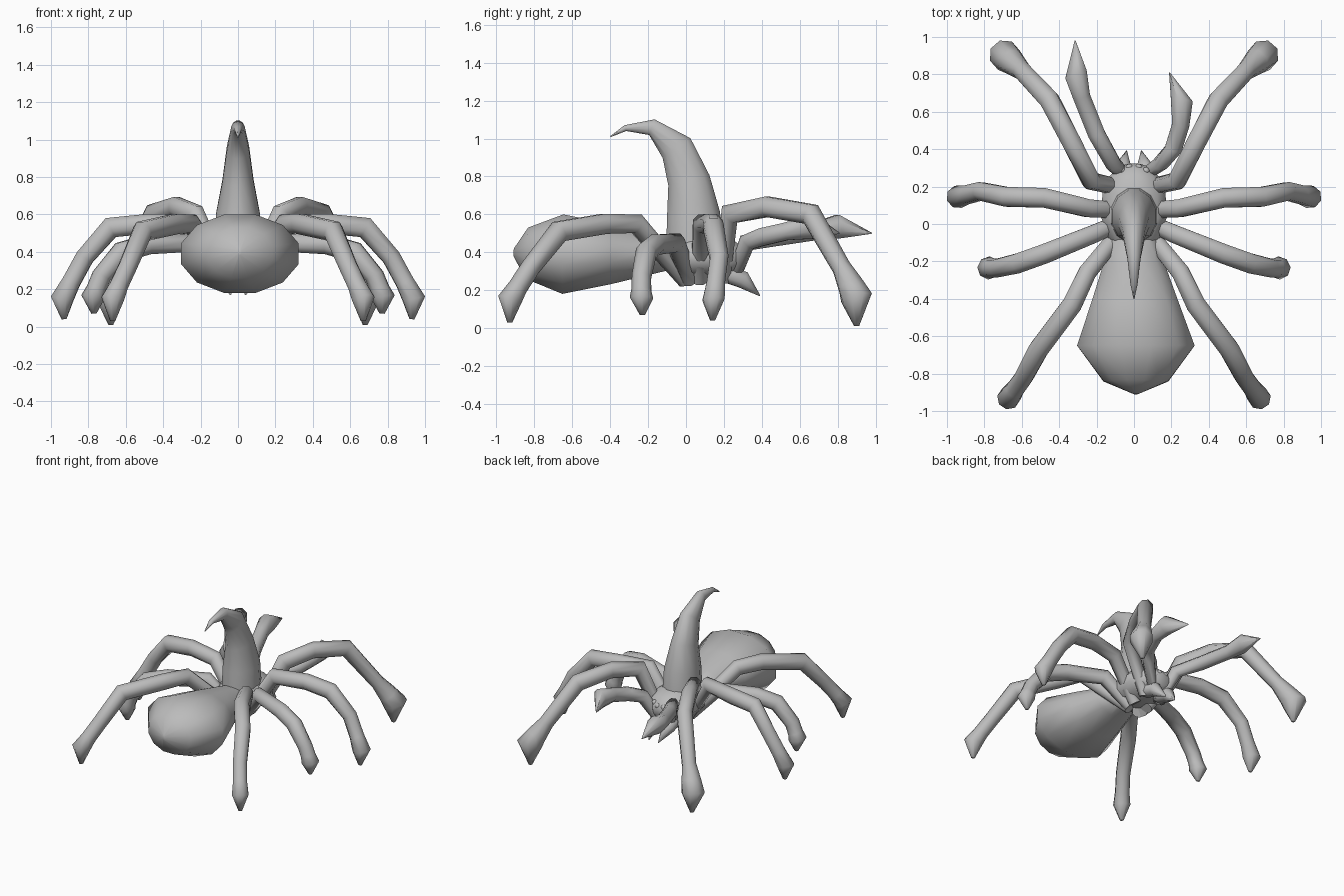
import bpy, bmesh, math
from mathutils import Vector

if "Cube" in bpy.data.objects:
    bpy.data.objects.remove(bpy.data.objects["Cube"])

grey = bpy.data.materials.new("plain_grey")
grey.use_nodes = True
COLOUR = (0.5, 0.5, 0.5, 1)
grey.diffuse_color = COLOUR
grey.node_tree.nodes["Principled BSDF"].inputs["Base Color"].default_value = COLOUR


def finish(bm, name, angle=75):
    bmesh.ops.recalc_face_normals(bm, faces=bm.faces)
    mesh = bpy.data.meshes.new(name)
    bm.to_mesh(mesh)
    bm.free()
    mesh.materials.append(grey)
    ob = bpy.data.objects.new(name, mesh)
    bpy.context.collection.objects.link(ob)
    bpy.ops.object.select_all(action='DESELECT')
    ob.select_set(True)
    bpy.context.view_layer.objects.active = ob
    bpy.ops.object.shade_smooth_by_angle(angle=math.radians(angle))


def loft(name, path, radii, sides=8, side=None):
    """Sweep an elliptical ring along a path; radii are (across, upward) or one number."""
    pts = [Vector(p) for p in path]
    if side is None:
        run = pts[-1] - pts[0]
        side = Vector((run.y, -run.x, 0)).normalized()
    bm = bmesh.new()
    rings = []
    for i, (p, r) in enumerate(zip(pts, radii)):
        ra, rb = r if isinstance(r, tuple) else (r, r)
        a = (p - pts[max(i - 1, 0)]).normalized()
        b = (pts[min(i + 1, len(pts) - 1)] - p).normalized()
        t = (a + b).normalized()
        up = side.cross(t).normalized()
        if 0 < i < len(pts) - 1:
            rb *= min(1.2, 1 / max(0.5, t.dot(a)))
        ring = []
        for k in range(sides):
            w = math.tau * (k + 0.5) / sides
            ring.append(bm.verts.new(p + side * ra * math.cos(w) + up * rb * math.sin(w)))
        rings.append(ring)
    for r0, r1 in zip(rings, rings[1:]):
        for k in range(sides):
            n = (k + 1) % sides
            bm.faces.new((r0[k], r0[n], r1[n], r1[k]))
    bm.faces.new(rings[0])
    bm.faces.new(rings[-1])
    bmesh.ops.remove_doubles(bm, verts=bm.verts, dist=0.002)
    finish(bm, name)


X = Vector((1, 0, 0))

# Abdomen: rings along its length, from the rear tip to the waist
loft("abdomen",
     [(0.01, -0.91, 0.40), (0.01, -0.84, 0.395), (0.01, -0.65, 0.39),
      (0.005, -0.4, 0.39), (0, -0.2, 0.39), (0, -0.02, 0.39)],
     [(0.01, 0.02), (0.18, 0.14), (0.325, 0.217), (0.235, 0.165), (0.165, 0.115), (0.1, 0.07)],
     sides=12, side=X)

# Head and chest in one squashed shell
loft("head_chest",
     [(0, -0.13, 0.37), (0, -0.08, 0.375), (0, 0.03, 0.375), (0, 0.16, 0.375),
      (0, 0.24, 0.365), (0, 0.29, 0.355), (0, 0.315, 0.35)],
     [(0.07, 0.06), (0.14, 0.1), (0.18, 0.115), (0.175, 0.115), (0.145, 0.1),
      (0.1, 0.07), (0.05, 0.04)],
     sides=12, side=X)

# Curved horn rising from the chest and hooking to the rear
loft("horn",
     [(0, 0.045, 0.42), (0, 0.04, 0.6), (0, 0.015, 0.78), (0, -0.05, 0.95),
      (0, -0.18, 1.06), (0, -0.32, 1.055), (0, -0.4, 1.01)],
     [(0.13, 0.155), (0.122, 0.145), (0.086, 0.115), (0.062, 0.09),
      (0.037, 0.042), (0.02, 0.016), 0.003],
     sides=12, side=X)

# Four legs on each side: hip, knee joints, shin, ankle, foot and claw tip
LEGS = {
    "first": [(0.06, 0.19, 0.25), (0.23, 0.23, 0.6), (0.33, 0.43, 0.64), (0.45, 0.66, 0.6),
              (0.6, 0.82, 0.32), (0.69, 0.9, 0.16), (0.68, 0.9, 0.01)],
    "second": [(0.05, 0.07, 0.25), (0.25, 0.085, 0.55), (0.48, 0.14, 0.55), (0.68, 0.145, 0.53),
               (0.82, 0.175, 0.37), (0.94, 0.145, 0.15), (0.93, 0.14, 0.04)],
    "third": [(0.05, 0.02, 0.25), (0.22, -0.055, 0.45), (0.48, -0.16, 0.44), (0.62, -0.21, 0.4),
              (0.73, -0.235, 0.27), (0.775, -0.235, 0.16), (0.77, -0.23, 0.07)],
    "fourth": [(0.04, 0, 0.25), (0.25, -0.26, 0.55), (0.33, -0.43, 0.55), (0.51, -0.67, 0.51),
               (0.59, -0.82, 0.32), (0.67, -0.93, 0.15), (0.67, -0.93, 0.03)],
}
for order, path in LEGS.items():
    foot = 0.084 if order == "first" else 0.062
    ankle = Vector(path[4]).lerp(Vector(path[5]), 0.6)
    path = path[:5] + [tuple(ankle)] + path[5:]
    for label, s in (("left", 1), ("right", -1)):
        loft(f"{label}_{order}_leg", [(s * x, y, z) for x, y, z in path],
             [0.045, 0.052, 0.057, 0.057, 0.052, foot * 0.85, foot, 0.014])

# Feelers: the two are posed differently
feeler_radii = [0.035, 0.045, 0.05, 0.05, 0.066, 0.003]
loft("right_feeler", [(-0.04, 0.25, 0.26), (-0.11, 0.32, 0.45), (-0.2, 0.48, 0.48),
                      (-0.28, 0.68, 0.51), (-0.31, 0.8, 0.535), (-0.315, 0.98, 0.5)], feeler_radii)
loft("left_feeler", [(0.04, 0.25, 0.26), (0.14, 0.32, 0.45), (0.21, 0.4, 0.48),
                     (0.25, 0.53, 0.51), (0.255, 0.67, 0.535), (0.19, 0.81, 0.5)], feeler_radii)

# Fangs and eye cluster
for label, s in (("left", 1), ("right", -1)):
    loft(f"{label}_fang", [(s * 0.055, 0.2, 0.29), (s * 0.06, 0.3, 0.255), (s * 0.04, 0.39, 0.17)],
         [0.05, 0.048, 0.003])
    for i, (x, y, z, r) in enumerate([(0.025, 0.3, 0.4, 0.022), (0.065, 0.285, 0.41, 0.02),
                                      (0.09, 0.275, 0.39, 0.018), (0.055, 0.3, 0.37, 0.015)]):
        bm = bmesh.new()
        bmesh.ops.create_uvsphere(bm, u_segments=8, v_segments=6, radius=r)
        bmesh.ops.translate(bm, verts=bm.verts, vec=(s * x, y, z))
        finish(bm, f"{label}_eye_{i + 1}")
